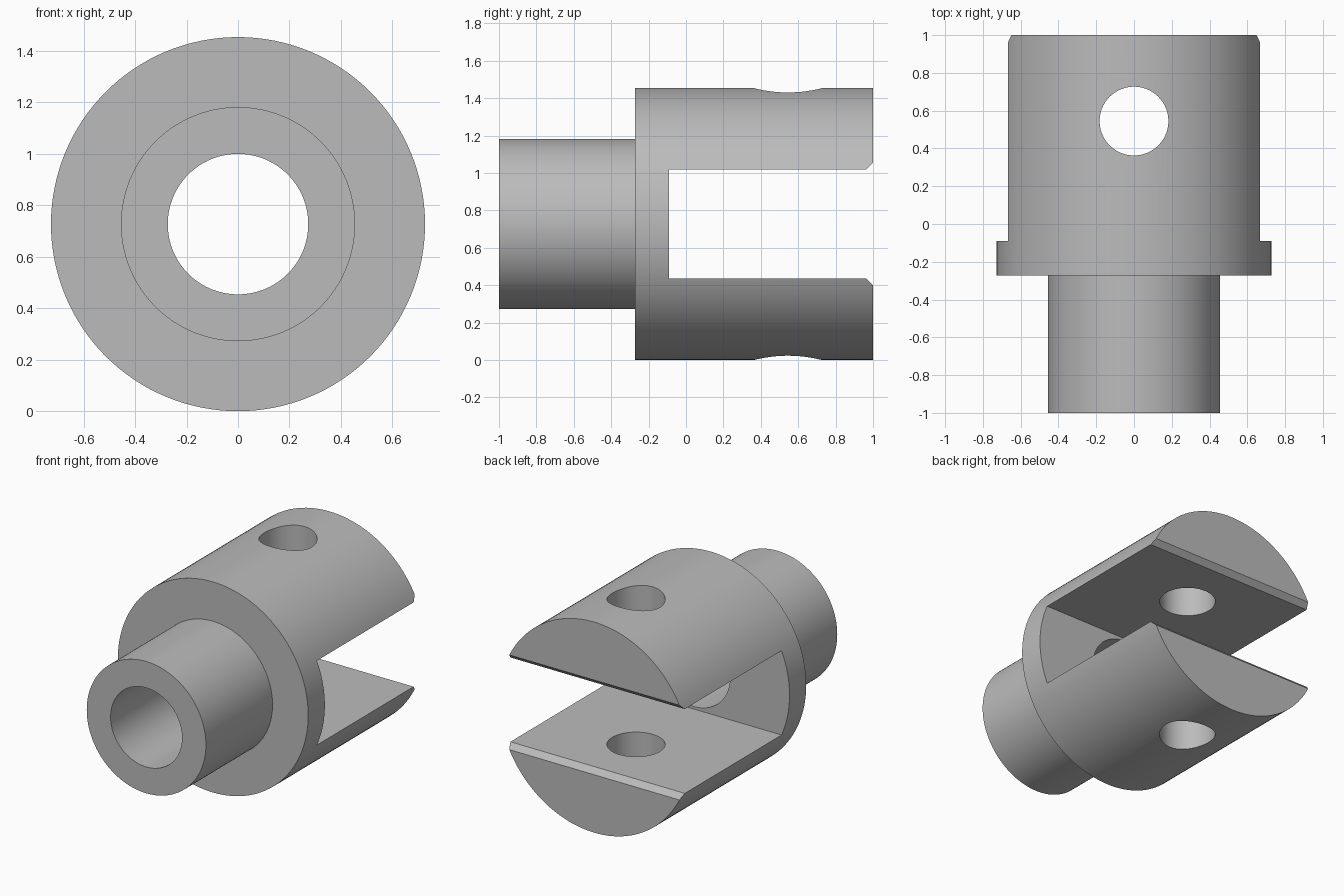
import bpy, bmesh, math
from mathutils import Matrix, Vector

if "Cube" in bpy.data.objects:
    bpy.data.objects.remove(bpy.data.objects["Cube"])

AXIS = 0.727      # height of the turning axis
SEGMENTS = 128

steel = bpy.data.materials.new("grey steel")
steel.use_nodes = True
colour = (0.50, 0.50, 0.50, 1)
steel.diffuse_color = colour
steel.node_tree.nodes["Principled BSDF"].inputs["Base Color"].default_value = colour


def make_object(name, bm):
    bmesh.ops.recalc_face_normals(bm, faces=bm.faces[:])
    mesh = bpy.data.meshes.new(name)
    bm.to_mesh(mesh)
    bm.free()
    obj = bpy.data.objects.new(name, mesh)
    mesh.materials.append(steel)
    bpy.context.collection.objects.link(obj)
    return obj


def turned(name, profile):
    """Revolve a closed (radius, y) profile about the lengthwise axis."""
    bm = bmesh.new()
    rings = []
    for i in range(SEGMENTS):
        a = 2 * math.pi * i / SEGMENTS
        rings.append([bm.verts.new((r * math.sin(a), y, AXIS + r * math.cos(a)))
                      for r, y in profile])
    n = len(profile)
    for i, ring in enumerate(rings):
        after = rings[(i + 1) % SEGMENTS]
        for j in range(n):
            k = (j + 1) % n
            bm.faces.new((ring[j], ring[k], after[k], after[j]))
    return make_object(name, bm)


def cut(target, cutter):
    cutter.hide_render = True
    mod = target.modifiers.new("cut", 'BOOLEAN')
    mod.operation = 'DIFFERENCE'
    mod.solver = 'EXACT'
    mod.object = cutter
    bpy.context.view_layer.objects.active = target
    bpy.ops.object.modifier_apply(modifier=mod.name)
    bpy.data.objects.remove(cutter)


# Stepped body: hollow shank and wide head, bored only up to the slot
clevis = turned("clevis_body", [(0.273, -1), (0.455, -1), (0.455, -0.273),
                                (0.727, -0.273), (0.727, 1), (0.273, 1)])

# Slot: bigger than the bore, with a chamfered mouth
half, lip = 0.291, 0.036
side = [(-0.091, half), (1 - lip, half), (1.1, half + 0.1 + lip)]
outline = side + [(y, -z) for y, z in reversed(side)]
bm = bmesh.new()
face = bm.faces.new([bm.verts.new((-1, y, AXIS + z)) for y, z in outline])
swept = bmesh.ops.extrude_face_region(bm, geom=[face])["geom"]
bmesh.ops.translate(bm, vec=Vector((2, 0, 0)),
                    verts=[v for v in swept if isinstance(v, bmesh.types.BMVert)])
cut(clevis, make_object("slot_cutter", bm))

# Pin hole through both fork arms
bm = bmesh.new()
bmesh.ops.create_cone(bm, cap_ends=True, segments=96, radius1=0.182, radius2=0.182,
                      depth=3, matrix=Matrix.Translation((0, 0.545, AXIS)))
cut(clevis, make_object("pin_hole_cutter", bm))

# Smooth round walls, keep machined edges crisp
bpy.ops.object.select_all(action='DESELECT')
clevis.select_set(True)
bpy.context.view_layer.objects.active = clevis
bpy.ops.object.shade_smooth_by_angle(angle=math.radians(30))
